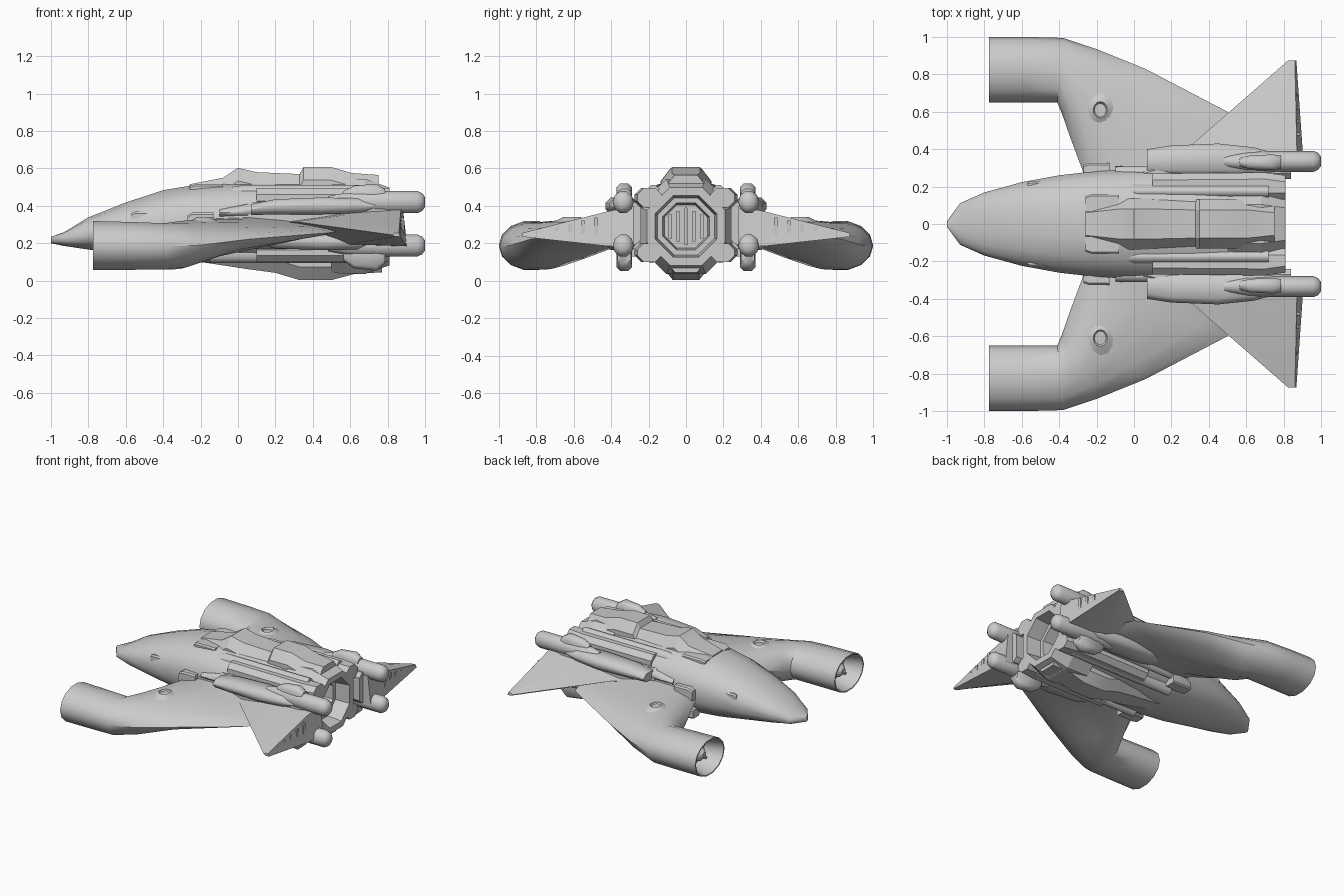
import bpy, bmesh, math
from mathutils import Vector

if "Cube" in bpy.data.objects:
    bpy.data.objects.remove(bpy.data.objects["Cube"])

grey = bpy.data.materials.new("light hull grey")
grey.use_nodes = True
GREY = (0.6, 0.6, 0.6, 1)
grey.diffuse_color = GREY
grey.node_tree.nodes["Principled BSDF"].inputs["Base Color"].default_value = GREY


def loft(name, rings, mirror=False, angle=35):
    """Skin a closed solid through rings that share a point count."""
    bm = bmesh.new()
    loops = [[bm.verts.new(p) for p in ring] for ring in rings]
    n = len(loops[0])
    for a, b in zip(loops, loops[1:]):
        for i in range(n):
            j = (i + 1) % n
            bm.faces.new((a[i], a[j], b[j], b[i]))
    bm.faces.new(loops[0])
    bm.faces.new(loops[-1])
    bmesh.ops.recalc_face_normals(bm, faces=bm.faces)
    mesh = bpy.data.meshes.new(name)
    bm.to_mesh(mesh)
    bm.free()
    mesh.materials.append(grey)
    obj = bpy.data.objects.new(name, mesh)
    bpy.context.collection.objects.link(obj)
    bpy.ops.object.select_all(action="DESELECT")
    bpy.context.view_layer.objects.active = obj
    obj.select_set(True)
    bpy.ops.object.shade_smooth_by_angle(angle=math.radians(angle))
    if mirror:
        obj.modifiers.new("Mirror", "MIRROR").use_axis = (False, True, False)


def ellipse(x, y, z, ry, rz, n=12, turn=0.0):
    """Ring facing along x."""
    steps = [math.tau * (i + turn) / n for i in range(n)]
    return [(x, y + ry * math.cos(t), z + rz * math.sin(t)) for t in steps]


def rect(x, y0, y1, z0, z1, chamfer=0.015):
    """Chamfered rectangle facing along x."""
    c = chamfer
    return [(x, y0 + c, z0), (x, y1 - c, z0), (x, y1, z0 + c), (x, y1, z1 - c),
            (x, y1 - c, z1), (x, y0 + c, z1), (x, y0, z1 - c), (x, y0, z0 + c)]


# Main hull: half width, bottom, top along the length
hull = []
for x, w, bot, top in [(-1, .015, .20, .235), (-.93, .112, .185, .26), (-.8, .17, .165, .34),
                       (-.6, .225, .14, .42), (-.4, .262, .11, .487), (-.2, .285, .095, .52),
                       (0, .295, .09, .535), (.3, .30, .085, .53), (.56, .29, .10, .515)]:
    mid, half = (bot + top) / 2, (top - bot) / 2
    ring = []
    for i in range(16):
        t = math.tau * (i + .5) / 16
        c, s = math.cos(t), math.sin(t)
        ring.append((x, w * math.copysign(abs(c) ** .85, c) * 1.01,
                     mid + half * math.copysign(abs(s) ** .85, s)))
    hull.append(ring)
loft("hull", hull, angle=45)


def spine(name, stations, base, sign):
    rings = []
    for x, z, wt in stations:
        wb = wt + .055
        shoulder = z - sign * .07
        rings.append([(x, -wb, base), (x, -wb, shoulder), (x, -wt, z),
                      (x, wt, z), (x, wb, shoulder), (x, wb, base)])
    loft(name, rings, angle=30)


# Dorsal and ventral spines
spine("dorsal_spine", [(-.26, .515, .06), (-.08, .55, .08), (0, .603, .08), (.1, .58, .08),
                       (.33, .57, .075), (.35, .607, .075), (.5, .607, .075),
                       (.61, .575, .075), (.75, .565, .06)], .47, 1)
spine("ventral_spine", [(-.2, .10, .05), (.05, .062, .07), (.2, .042, .07), (.33, .003, .07),
                        (.5, .003, .07), (.62, .035, .07), (.77, .045, .06)], .12, -1)

# Octagonal main nozzle with recessed throat and slats
CZ = .29
loft("main_nozzle", [ellipse(x, 0, CZ, r, r, 8, .5) for x, r in
                     [(.5, .27), (.68, .275), (.81, .225), (.81, .178), (.70, .165),
                      (.70, .135), (.60, .125)]], angle=20)
for i in range(5):
    y = (i - 2) * .042
    h = .1 - abs(y) * .4
    loft("nozzle_slat", [rect(x, y - .01, y + .01, CZ - h, CZ + h, .004) for x in (.59, .62)])

# Rear hull blocks flanking the nozzle
for name, z0, z1 in [("upper_rear_block", .39, .495), ("lower_rear_block", .10, .20)]:
    loft(name, [rect(x, .13, y1, z0, z1, .035) for x, y1 in
                [(.1, .27), (.7, .275), (.81, .26)]], True)

# Long side ridges
for name, y0, y1, z0, z1, xa, xb in [
        ("upper_ridge", .14, .21, .42, .512, -.12, .72),
        ("side_ridge", .25, .31, .34, .41, -.1, .6),
        ("lower_ridge", .15, .22, .095, .2, -.15, .72),
        ("flank_ridge", .24, .30, .17, .24, -.1, .7)]:
    loft(name, [rect(xa, y0, y1, z0, z1 - .03, .025), rect(xa + .15, y0, y1, z0, z1, .025),
                rect(xb, y0, y1, z0, z1, .025)], True, 50)


# Curved wing running forward into the hollow outer pod
def wing_ring(inner, outer, z, h, sharp=0.0, scale=1.0):
    """Ring between an inner and an outer edge; sharp thins the outer one."""
    a, b = Vector(inner), Vector(outer)
    mid, half = (a + b) / 2, (b - a) / 2 * scale
    ring = []
    for i in range(14):
        t = math.tau * i / 14
        p = mid + half * math.cos(t)
        ring.append((p.x, p.y, z + h * scale * math.sin(t) * (1 - sharp * math.cos(t))))
    return ring


def pod_ring(x, scale=1.0):
    return wing_ring((x, .65), (x, 1.0), .188, .134, 0, scale)


wing = [pod_ring(-.64, .72), pod_ring(-.72, .86), pod_ring(-.775, .94), pod_ring(-.775)]
for section in [((-.57, .65), (-.57, 1.0), .186, .131), ((-.41, .65), (-.38, .995), .183, .127),
                ((-.385, .59), (-.2, .935), .19, .126, .2),
                ((-.34, .46), (.06, .83), .222, .102, .4),
                ((-.28, .30), (.5, .60), .257, .065, .6),
                ((-.22, .12), (.6, .30), .275, .065, .5)]:
    wing.append(wing_ring(*section))
loft("wing_and_pod", wing, True)

# Pod intake hub with vanes
loft("intake_hub", [ellipse(x, .825, .19, r, r) for x, r in
                    [(-.73, .02), (-.70, .05), (-.6, .055)]], True)
for i in range(4):
    t = math.tau * (i + .5) / 4
    rings = []
    for x in (-.69, -.61):
        ring = []
        for r, s in [(.02, -1), (.1, -1), (.1, 1), (.02, 1)]:
            ring.append((x, .825 + r * math.cos(t) * 1.2 - s * .008 * math.sin(t),
                         .19 + r * math.sin(t) * .9 + s * .008 * math.cos(t)))
        rings.append(ring)
    loft("intake_vane", rings, True)

# Round vent on a low swelling of the wing
vent = []
for r, z in [(.13, .295), (.06, .333), (.045, .34), (.035, .325), (.015, .322)]:
    vent.append([(-.18 + r * math.cos(math.tau * i / 12) * .85,
                  .61 + r * math.sin(math.tau * i / 12), z) for i in range(12)])
loft("wing_vent", vent, True)

# Triangular tail fin with a thick slatted trailing face
fin = [[(.1, .28, .30), (.6, .28, .38), (.88, .28, .40), (.905, .28, .18), (.5, .28, .185)],
       [(.31, .425, .315), (.6, .42, .355), (.87, .42, .37), (.9, .42, .185), (.6, .42, .195)],
       [(.825, .875, .245), (.84, .875, .255), (.86, .875, .255), (.868, .875, .235),
        (.84, .875, .235)]]
loft("tail_fin", fin, True, 25)
for i in range(5):
    y = .47 + i * .07
    k = (y - .42) / .455
    top, bottom, x = .35 - .11 * k, .2 + .045 * k, .888 - .032 * k
    loft("fin_slat", [rect(xx, y, y + .02, bottom, top, .003) for xx in (x - .03, x + .003)], True)

# Twin cannons on each flank, upper and lower
for label, z, s in [("upper", .42, 1), ("lower", .188, -1)]:
    loft(label + "_cannon", [ellipse(x, .335, z, r, r * 1.1, 10) for x, r in
                             [(.48, .03), (.6, .052), (.8, .056), (.96, .056), (.985, .045),
                              (1.0, .025)]], True, 50)
    mount = []
    for x, y1, h, drop in [(.07, .40, .03, .04), (.2, .42, .04, .025), (.45, .43, .045, .02),
                           (.64, .41, .04, .02), (.75, .38, .03, .02)]:
        mount.append(rect(x, .26, y1, z - s * drop - h, z - s * drop + h, .028))
    loft(label + "_mount", mount, True, 50)
    cap = []
    for x, w, h in [(.565, .024, .06), (.62, .036, .088), (.74, .042, .098), (.785, .035, .07)]:
        za, zb = sorted((z - s * .03, z + s * h * (1 if s > 0 else 1.38)))
        cap.append(rect(x, .33 - w, .33 + w, za, zb, .02))
    loft(label + "_cannon_cap", cap, True, 50)

# Block tying the cannons to the fin root
loft("cannon_bridge", [rect(x, .24, y1, .19, .42, .03) for x, y1 in
                       [(.05, .30), (.3, .37), (.78, .38), (.84, .35)]], True)

# Small hull details
for name, x, y, z, sx, sy, sz in [
        ("nose_side_vent", -.52, .2, .345, .05, .03, .025),
        ("wing_root_box", -.2, .28, .32, .07, .045, .045),
        ("lower_root_box", -.18, .25, .17, .08, .05, .04),
        ("top_hatch", -.17, .10, .487, .09, .06, .03)]:
    loft(name, [rect(x - sx, y - sy * .8, y + sy * .8, z - sz, z + sz * .6, .01),
                rect(x - sx * .6, y - sy, y + sy, z - sz, z + sz, .01),
                rect(x + sx, y - sy, y + sy, z - sz, z + sz, .01)], True)
